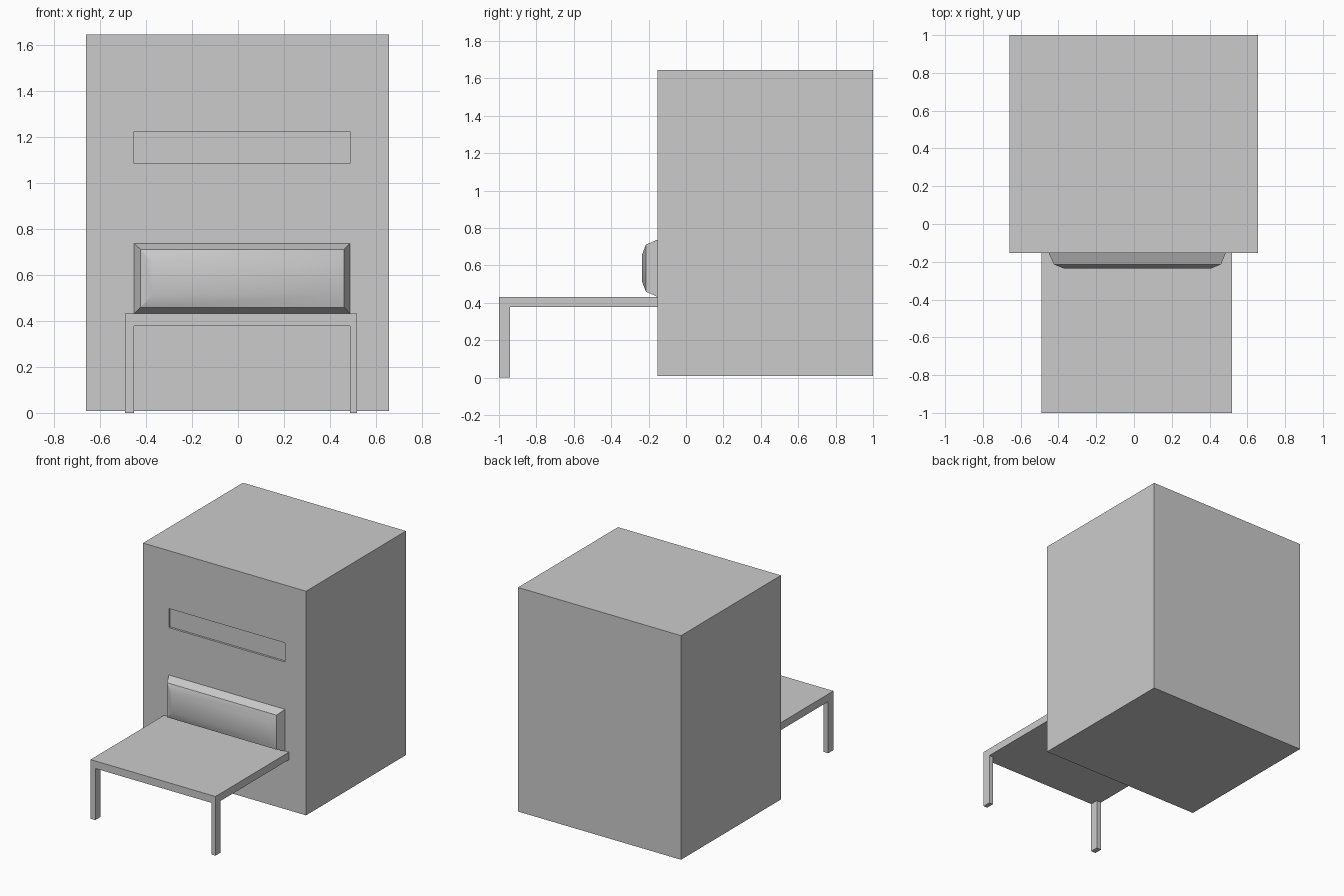
import bpy, bmesh
from math import radians

if "Cube" in bpy.data.objects:
    bpy.data.objects.remove(bpy.data.objects["Cube"])

FRONT, BACK = -0.153, 1.0


def loft(name, rings, smooth=False):
    """Closed solid through rectangles (y, x0, x1, z0, z1)."""
    bm = bmesh.new()
    loops = [[bm.verts.new((x, y, z)) for x, z in
              ((x0, z0), (x1, z0), (x1, z1), (x0, z1))]
             for y, x0, x1, z0, z1 in rings]
    for a, b in zip(loops, loops[1:]):
        for i in range(4):
            j = (i + 1) % 4
            bm.faces.new((a[i], a[j], b[j], b[i]))
    bm.faces.new(loops[0])
    bm.faces.new(loops[-1])
    bmesh.ops.recalc_face_normals(bm, faces=bm.faces)
    mesh = bpy.data.meshes.new(name)
    bm.to_mesh(mesh)
    bm.free()
    ob = bpy.data.objects.new(name, mesh)
    bpy.context.collection.objects.link(ob)
    if smooth:
        bpy.ops.object.select_all(action='DESELECT')
        ob.select_set(True)
        bpy.context.view_layer.objects.active = ob
        bpy.ops.object.shade_smooth_by_angle(angle=radians(30))
    return ob


def box(name, x0, x1, y0, y1, z0, z1):
    return loft(name, [(y0, x0, x1, z0, z1), (y1, x0, x1, z0, z1)])


# Cabinet with a shallow recessed slot in its front
body = (-0.66, 0.657, 0.008, 1.645)
slot = (-0.452, 0.486, 1.083, 1.222)
loft("cabinet", [(BACK, *body), (FRONT, *body),
                 (FRONT, *slot), (FRONT + 0.015, *slot)])

# Padded cushion: tapered rim and softly domed face
loft("cushion", [(FRONT, -0.452, 0.486, 0.432, 0.737),
                 (-0.214, -0.424, 0.461, 0.459, 0.711),
                 (-0.236, -0.37, 0.405, 0.515, 0.655)], smooth=True)

# Table and its two front legs
box("table_top", -0.491, 0.518, -1.0, FRONT, 0.377, 0.432)
for name, x0, x1 in (("left_leg", -0.491, -0.453), ("right_leg", 0.486, 0.518)):
    box(name, x0, x1, -1.0, -0.94, 0.0, 0.377)
